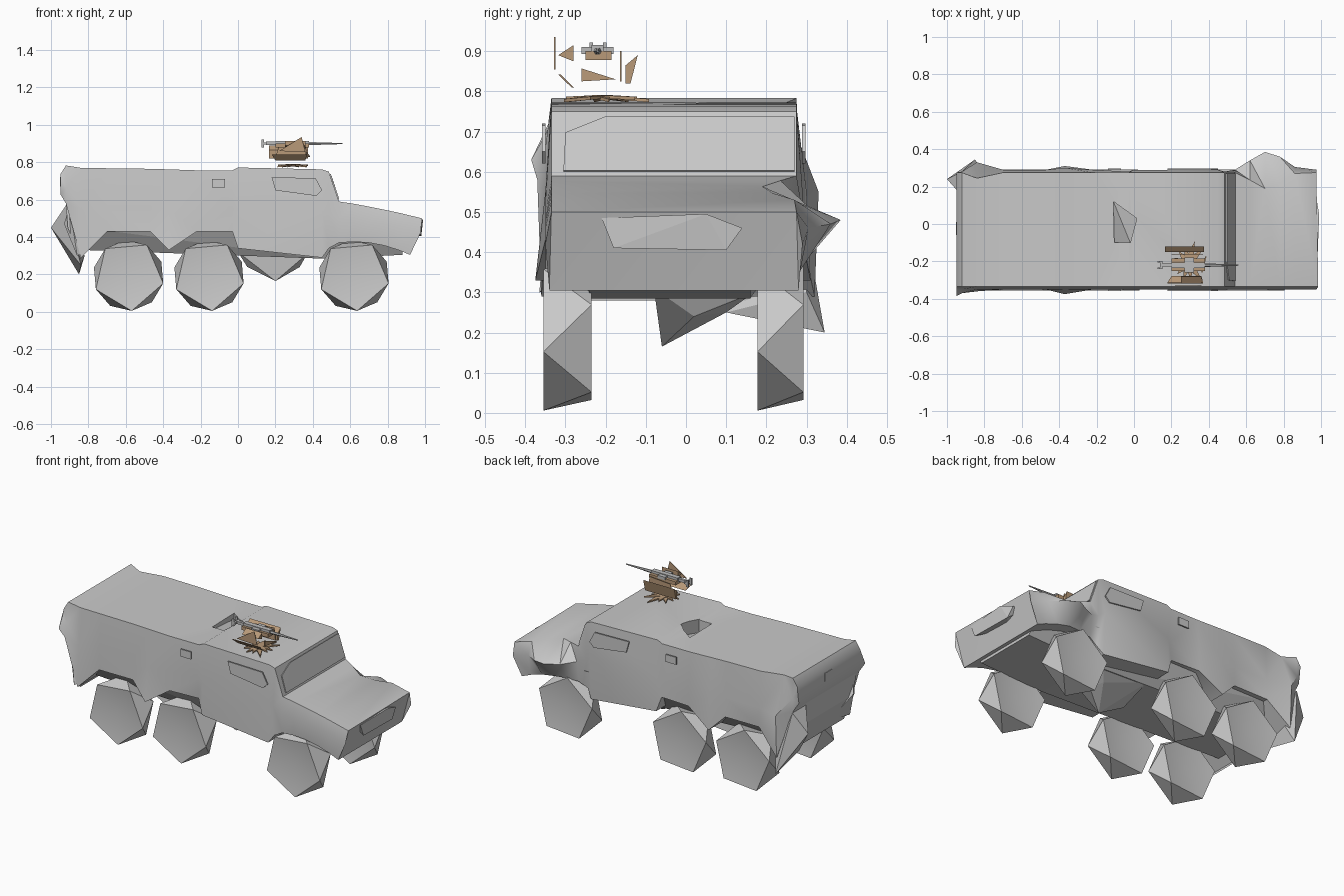
import bpy, bmesh, math
from mathutils import Vector

cube = bpy.data.objects.get("Cube")
if cube:
    bpy.data.objects.remove(cube, do_unlink=True)


def material(name, colour):
    mat = bpy.data.materials.new(name)
    mat.use_nodes = True
    mat.diffuse_color = (*colour, 1)
    shader = next(n for n in mat.node_tree.nodes if n.type == "BSDF_PRINCIPLED")
    shader.inputs["Base Color"].default_value = (*colour, 1)
    return mat


grey = material("hull grey", (0.59, 0.59, 0.59))
gun_grey = material("gun grey", (0.5, 0.5, 0.5))
tan = material("shield tan", (0.48, 0.32, 0.19))


def finish(name, bm, mat, smooth_angle=0):
    bmesh.ops.recalc_face_normals(bm, faces=bm.faces[:])
    mesh = bpy.data.meshes.new(name)
    bm.to_mesh(mesh)
    bm.free()
    mesh.materials.append(mat)
    obj = bpy.data.objects.new(name, mesh)
    bpy.context.collection.objects.link(obj)
    if smooth_angle:
        bpy.ops.object.select_all(action="DESELECT")
        obj.select_set(True)
        bpy.context.view_layer.objects.active = obj
        bpy.ops.object.shade_smooth_by_angle(angle=math.radians(smooth_angle))
    return obj


def solid(name, points, mat=grey):
    """Convex solid wrapped around a few points."""
    bm = bmesh.new()
    for p in points:
        bm.verts.new(p)
    bmesh.ops.convex_hull(bm, input=bm.verts[:])
    loose = [v for v in bm.verts if not v.link_faces]
    bmesh.ops.delete(bm, geom=loose, context="VERTS")
    bmesh.ops.dissolve_limit(bm, angle_limit=0.01, verts=bm.verts[:], edges=bm.edges[:])
    return finish(name, bm, mat)


def box(name, low, high, mat=grey):
    return solid(name, [(x, y, z) for x in (low[0], high[0])
                        for y in (low[1], high[1]) for z in (low[2], high[2])], mat)


def plate(name, corners, offset, mat=grey):
    """Thin sheet between an outline and its shifted copy."""
    shift = Vector(offset)
    return solid(name, [Vector(c) for c in corners] + [Vector(c) + shift for c in corners], mat)


def wheel(name, cx, low_y, high_y, cz=0.195, radius=0.19):
    """Five-sided twisted drum with dished ends."""
    bm = bmesh.new()
    rings = []
    for y, turn in ((low_y, 0), (high_y, 0.5)):
        angles = [math.tau * (i + turn) / 5 - math.radians(85) for i in range(5)]
        rings.append([bm.verts.new((cx + radius * math.cos(a), y, cz + radius * math.sin(a)))
                      for a in angles])
    hubs = [bm.verts.new((cx, low_y + 0.025, cz)), bm.verts.new((cx, high_y - 0.025, cz))]
    near, far = rings
    for i in range(5):
        j = (i + 1) % 5
        bm.faces.new((near[i], near[j], far[i]))
        bm.faces.new((near[j], far[j], far[i]))
        for ring, hub in zip(rings, hubs):
            bm.faces.new((ring[i], ring[j], hub))
    return finish(name, bm, grey, 30)


# Hull stations: x, bottom z, middle z, top z, right skirt y, left skirt y, left middle y
stations = [
    (-.95, .63, .69, .735, -.385, .26, .27),
    (-.92, .58, .66, .783, -.37, .27, .28),
    (-.84, .29, .55, .77, -.36, .32, .33),
    (-.70, .43, .55, .768, -.35, .29, .29),
    (-.47, .43, .55, .765, -.35, .29, .29),
    (-.37, .33, .55, .762, -.375, .31, .30),
    (-.22, .43, .55, .757, -.35, .29, .29),
    (-.03, .43, .55, .757, -.34, .28, .28),
    (0, .34, .55, .772, -.35, .29, .29),
    (.45, .29, .55, .762, -.35, .28, .29),
    (.485, .34, .52, .75, -.34, .26, .28),
    (.54, .37, .50, .59, -.34, .27, .29),
    (.62, .375, .48, .578, -.34, .28, .34),
    (.70, .37, .48, .563, -.34, .29, .385),
    (.78, .355, .47, .547, -.34, .285, .36),
    (.86, .33, .46, .53, -.34, .28, .305),
    (.975, .305, .42, .50, -.34, .28, .29),
]
bm = bmesh.new()
rings = []
for x, zb, zm, zt, right, left, middle in stations:
    nose = x > 0.9
    top_left = 0.275 - max(0, middle - 0.3)
    section = [(x - 0.055 * nose, right, zb), (x, -0.35, zm), (x + 0.01 * nose, -0.335, zt),
               (x, top_left, zt), (x, middle, zm), (x - 0.055 * nose, left, zb)]
    rings.append([bm.verts.new(p) for p in section])
for a, b in zip(rings, rings[1:]):
    for i in range(6):
        j = (i + 1) % 6
        bm.faces.new((a[i], a[j], b[j], b[i]))
bm.faces.new(rings[0])
bm.faces.new(rings[-1])
bmesh.ops.triangulate(bm, faces=bm.faces[:])
hull = finish("hull", bm, grey, 36)

# Open roof hatch with a sloping floor
cutter = solid("hatch_cutter", [(x, y, z) for x, y, floor in
               ((-.11, .12, .72), (.015, .03, .70), (-.02, -.1, .68), (-.105, -.1, .74))
               for z in (floor, 0.85)])
cutter.hide_render = True
cutter.hide_viewport = True
cut = hull.modifiers.new("hatch", "BOOLEAN")
cut.operation = "DIFFERENCE"
cut.object = cutter
cut.solver = "EXACT"

# Lower body: sloping chassis, pointed belly, tail and front panel
solid("chassis", [(x, y, z) for x, z in ((-.8, .33), (-.1, .31), (.45, .285), (.6, .31), (.88, .305))
                  for y in (-.24, .16)] + [(x, y, .45) for x in (-.82, .88) for y in (-.335, .275)])
solid("belly", [(.2, -.06, .165), (.05, -.03, .24), (.33, .02, .24), (.3, .1, .25),
                (0, -.08, .32), (.37, -.08, .31), (.05, .17, .31), (.36, .17, .3)])
solid("tail", [(x, y, z) for x, z in ((-.925, .64), (-.91, .45), (-.84, .28), (-.8, .6))
               for y in (-.335, .27)])
solid("left_tail_corner", [(-1, .24, .45), (-.92, .28, .57), (-.92, .15, .57),
                           (-.85, .345, .2), (-.82, .3, .3), (-.84, .1, .25)])
solid("right_tail_corner", [(-.93, -.3, .47), (-.9, -.34, .57), (-.86, -.365, .3),
                            (-.82, -.34, .32), (-.85, -.18, .33)])
solid("front_panel", [(.98, -.21, .485), (.99, .05, .495), (.975, .14, .46), (.98, -.18, .41),
                      (.98, .1, .405), (.9, -.2, .485), (.9, .14, .46), (.9, 0, .41)])

# Wheels: the left set repeats the right set further across
for side, low_y, high_y in (("right", -.355, -.235), ("left", .178, .292)):
    for place, cx in (("rear", -.585), ("middle", -.155), ("front", .62)):
        wheel(f"{side}_{place}_wheel", cx, low_y, high_y)

# Side windows, firing ports, windscreen and rear window
for side, y in (("right", -.358), ("left", .289)):
    plate(f"{side}_cab_window", [(.18, y, .72), (.415, y, .715), (.45, y, .65),
                                 (.42, y, .62), (.2, y, .65)], (0, .008, 0))
    plate(f"{side}_small_window", [(x, y, z) for x in (-.14, -.07) for z in (.665, .71)],
          (0, .008, 0))
plate("windscreen", [(.535, -.305, .60), (.535, .27, .60), (.489, .27, .735),
                     (.489, -.2, .735), (.502, -.3, .695)], (.007, 0, .003))
plate("rear_window", [(-.953, y, z) for y in (-.06, .01) for z in (.67, .72)], (.008, 0, 0))

# Jagged turret ring made of thin drooping blades around a centre
centre = Vector((.29, -.21, .783))
for i in range(12):
    angle = math.tau * i / 12 + 0.2
    reach = 0.125 if i in (1, 2, 10) else 0.09
    along = Vector((math.cos(angle) * 0.9, math.sin(angle), 0))
    across = Vector((-along.y, along.x, 0)) * 0.026
    droop = Vector((0, 0, .006 * (i % 2) - .01))
    plate(f"turret_blade_{i + 1}", [centre + across, centre - across,
          centre + along * reach + droop], (0, 0, .008), tan)

# Shield wedges and plates around the gun
solid("left_shield", [(x, y, z) for x in (.165, .375) for y, z in
                      ((-.15, .82), (-.15, .865), (-.12, .89), (-.138, .82))], tan)
plate("left_inner_shield", [(.2, -.164, .825), (.37, -.164, .825), (.36, -.164, .9),
                            (.22, -.164, .89)], (0, .004, 0), tan)
plate("right_shield", [(.18, -.318, .842), (.37, -.318, .842), (.36, -.285, .81),
                       (.2, -.285, .81)], (0, .006, 0), tan)
solid("right_upper_shield", [(x, y, z) for x in (.25, .36) for y, z in
                             ((-.318, .89), (-.28, .915), (-.28, .875))], tan)
plate("right_edge_shield", [(.22, -.328, .86), (.36, -.328, .855), (.34, -.328, .935)],
      (0, .003, 0), tan)
plate("front_shield", [(.36, -.26, .825), (.36, -.26, .857), (.38, -.175, .83)],
      (.007, 0, 0), tan)
box("gun_cradle", (.2, -.25, .878), (.38, -.185, .90), tan)

# Gun: receiver, feed box, grips and tapering barrel
box("gun_receiver", (.2, -.235, .885), (.38, -.205, .915), gun_grey)
box("gun_feed", (.27, -.26, .893), (.32, -.18, .911), gun_grey)
box("gun_rear", (.15, -.228, .893), (.2, -.212, .91), gun_grey)
for number, y in enumerate((-.24, -.206)):
    box(f"gun_grip_{number + 1}", (.125, y, .88), (.14, y + .008, .922), gun_grey)
box("gun_grip_bar", (.138, -.24, .895), (.152, -.198, .907), gun_grey)
bpy.ops.mesh.primitive_cone_add(vertices=6, radius1=.01, radius2=.003, depth=.19,
                                location=(.465, -.22, .9), rotation=(0, math.pi / 2, 0))
barrel = bpy.context.object
barrel.name = "gun_barrel"
barrel.data.materials.append(gun_grey)
